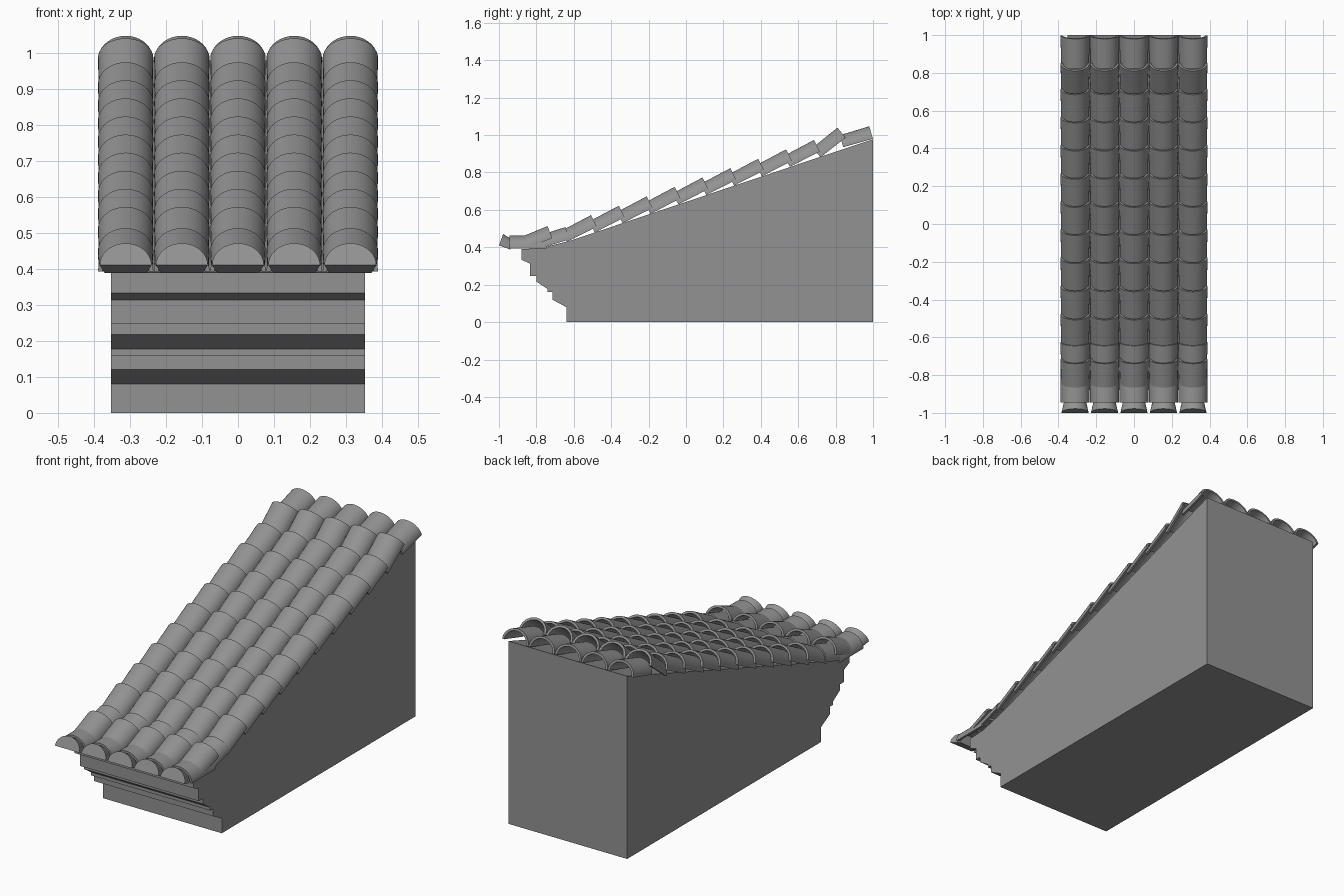
import bpy
import bmesh
from math import sin, cos, pi, radians
from mathutils import Matrix

cube = bpy.data.objects.get("Cube")
if cube:
    bpy.data.objects.remove(cube, do_unlink=True)

grey = bpy.data.materials.new("stone grey")
grey.use_nodes = True
grey.diffuse_color = (0.29, 0.29, 0.29, 1)
grey.node_tree.nodes["Principled BSDF"].inputs["Base Color"].default_value = (0.29, 0.29, 0.29, 1)

COLUMNS = 5
PITCH = 0.156
RADIUS = 0.077
SQUASH = 0.9      # arch height relative to its half width
WALL = 0.012
SEGMENTS = 18


def finish(bm, name):
    bmesh.ops.recalc_face_normals(bm, faces=bm.faces)
    mesh = bpy.data.meshes.new(name)
    bm.to_mesh(mesh)
    bm.free()
    mesh.materials.append(grey)
    return mesh


def place(mesh, name, location=(0, 0, 0)):
    obj = bpy.data.objects.new(name, mesh)
    obj.location = location
    bpy.context.collection.objects.link(obj)
    return obj


def arch_ring(bm, y, radius, wall):
    """Closed half-round outline: a thin arch, or a solid half disc if wall is 0."""
    angles = [pi * i / SEGMENTS for i in range(SEGMENTS + 1)]
    points = [(radius * cos(a), radius * sin(a) * SQUASH) for a in angles]
    if wall:
        inner = radius - wall
        points += [(inner * cos(a), (radius * SQUASH - wall) * sin(a)) for a in reversed(angles)]
    return [bm.verts.new((x, y, z)) for x, z in points]


def tile_mesh(name, angle, length, front_radius, back_radius, wall=WALL):
    """Tile running back along +y from its bottom front edge, raised by angle."""
    bm = bmesh.new()
    front = arch_ring(bm, 0, front_radius, wall)
    back = arch_ring(bm, length, back_radius, wall)
    count = len(front)
    for i in range(count):
        j = (i + 1) % count
        bm.faces.new((front[i], front[j], back[j], back[i]))
    if wall:
        for ring in (front, back):
            for i in range(SEGMENTS):
                bm.faces.new((ring[i], ring[i + 1], ring[count - 2 - i], ring[count - 1 - i]))
    else:
        bm.faces.new(front)
        bm.faces.new(back)
    bm.transform(Matrix.Rotation(radians(angle), 4, "X"))
    mesh = finish(bm, name)
    mesh.shade_smooth()
    mesh.set_sharp_from_angle(angle=radians(35))
    return mesh


def tile_row(name, mesh, y, z):
    for c in range(COLUMNS):
        place(mesh, f"{name}_{c + 1}", ((c - (COLUMNS - 1) / 2) * PITCH, y, z))


def row_from_peak(name, peak_y, peak_z, angle, length, mesh=None):
    """Row of tiles whose upper back edge peaks at the given point."""
    a = radians(angle)
    height = RADIUS * SQUASH
    mesh = mesh or tile_mesh(name, angle, length, RADIUS - 0.003, RADIUS)
    tile_row(name, mesh,
             peak_y + height * sin(a) - length * cos(a),
             peak_z - height * cos(a) - length * sin(a))


# Sloping wall with a stepped cornice at the front
profile = [(-0.64, 0), (1, 0), (1, 0.978), (-0.62, 0.435), (-0.78, 0.395),
           (-0.88, 0.39), (-0.88, 0.333), (-0.835, 0.313), (-0.835, 0.247),
           (-0.8, 0.247), (-0.8, 0.217), (-0.74, 0.177), (-0.74, 0.16),
           (-0.715, 0.16), (-0.715, 0.12), (-0.64, 0.08)]
bm = bmesh.new()
side = bm.faces.new([bm.verts.new((-0.352, y, z)) for y, z in profile])
extruded = bmesh.ops.extrude_face_region(bm, geom=[side], use_keep_orig=True)
moved = [g for g in extruded["geom"] if isinstance(g, bmesh.types.BMVert)]
bmesh.ops.translate(bm, verts=moved, vec=(0.704, 0, 0))
place(finish(bm, "cornice_wall"), "cornice_wall")

# Regular courses of roof tiles
course = tile_mesh("roof_tile", 27, 0.18, RADIUS - 0.003, RADIUS)
for i in range(9):
    row_from_peak(f"roof_tile_{i + 1}", -0.508 + 0.149 * i, 0.572 + 0.0502 * i, 27, 0.18, course)

# Ridge courses
row_from_peak("upper_tile", 0.81, 1.04, 38, 0.17)
row_from_peak("ridge_tile", 0.98, 1.047, 16, 0.165)

# Eave courses
row_from_peak("lower_tile", -0.645, 0.508, 17, 0.17)
row_from_peak("eave_tile", -0.74, 0.513, 21, 0.15)
tile_row("flat_eave_tile", tile_mesh("flat_eave_tile", 0, 0.2, RADIUS, RADIUS), -0.945, 0.393)

# Solid flared end caps
tile_row("end_cap", tile_mesh("end_cap", -20, 0.065, 0.072, 0.058, wall=0), -1.0, 0.41)
